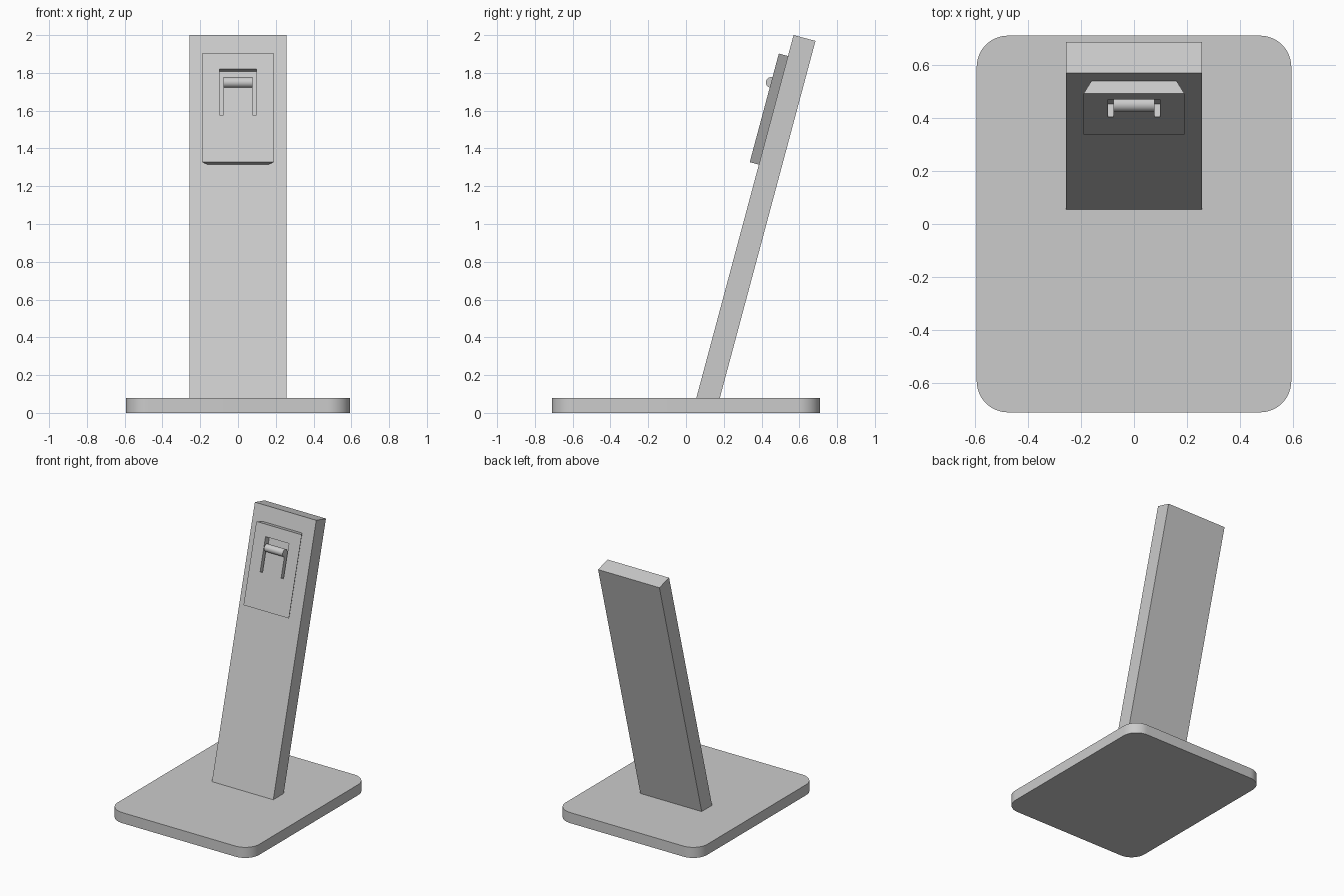
import bpy
import bmesh
from math import radians, tan
from mathutils import Matrix, Vector

if "Cube" in bpy.data.objects:
    bpy.data.objects.remove(bpy.data.objects["Cube"], do_unlink=True)

grey = bpy.data.materials.new("light grey")
grey.use_nodes = True
grey.diffuse_color = (0.6, 0.6, 0.6, 1)
grey.node_tree.nodes["Principled BSDF"].inputs["Base Color"].default_value = grey.diffuse_color

LEAN = radians(15)
BASE_TOP = 0.08
POST_FOOT = 0.055
# Frame lying on the leaning front face: local z runs up the slope, -y points out
slope = Matrix.Translation((0, POST_FOOT, BASE_TOP)) @ Matrix.Rotation(-LEAN, 4, "X")


def prism(name, outline, direction, matrix=Matrix()):
    """Extrude a closed outline along a direction."""
    bm = bmesh.new()
    face = bm.faces.new([bm.verts.new(p) for p in outline])
    result = bmesh.ops.extrude_face_region(bm, geom=[face], use_keep_orig=True)
    moved = [v for v in result["geom"] if isinstance(v, bmesh.types.BMVert)]
    bmesh.ops.translate(bm, verts=moved, vec=direction)
    bmesh.ops.recalc_face_normals(bm, faces=bm.faces)
    mesh = bpy.data.meshes.new(name)
    bm.to_mesh(mesh)
    bm.free()
    mesh.transform(matrix)
    mesh.materials.append(grey)
    obj = bpy.data.objects.new(name, mesh)
    bpy.context.collection.objects.link(obj)
    return obj


def smooth(obj):
    bpy.ops.object.select_all(action="DESELECT")
    obj.select_set(True)
    bpy.context.view_layer.objects.active = obj
    bpy.ops.object.shade_smooth_by_angle(angle=radians(35))


# Base slab with rounded corners
bw, bd = 0.593, 0.71
base = prism("base", [(-bw, -bd, 0), (bw, -bd, 0), (bw, bd, 0), (-bw, bd, 0)], (0, 0, BASE_TOP))
bm = bmesh.new()
bm.from_mesh(base.data)
corners = [e for e in bm.edges if abs(e.verts[0].co.z - e.verts[1].co.z) > 0.01]
bmesh.ops.bevel(bm, geom=corners, offset=0.118, segments=12, profile=0.5, affect="EDGES")
bm.to_mesh(base.data)
bm.free()
smooth(base)

# Leaning post, its foot cut level with the base
hw, thick, length = 0.257, 0.12, 1.988
foot_rise = thick * tan(LEAN)
prism("post", [(-hw, 0, 0), (-hw, thick, foot_rise), (-hw, thick, length), (-hw, 0, length)],
      (2 * hw, 0, 0), slope)

# Mounting plate, with sides that narrow toward the post
depth, low, high = 0.05, 1.278, 1.873
plate = prism("mounting_plate",
              [(-0.19, -depth, low), (0.19, -depth, low), (0.16, 0, low), (-0.16, 0, low)],
              (0, 0, high - low), slope)

# Slot that frees a spring tongue in the plate
outer, inner, s_low, tip, s_high = 0.098, 0.078, 1.536, 1.715, 1.788
half = [(outer, s_high), (outer, s_low), (inner, s_low), (inner, tip)]
slot = half + [(-x, z) for x, z in reversed(half)]
cutter = prism("slot_cutter", [(x, -2 * depth, z) for x, z in slot], (0, 3 * depth, 0), slope)
cut = plate.modifiers.new("slot", "BOOLEAN")
cut.operation = "DIFFERENCE"
cut.solver = "EXACT"
cut.object = cutter
bpy.context.view_layer.objects.active = plate
bpy.ops.object.modifier_apply(modifier=cut.name)
bpy.data.objects.remove(cutter, do_unlink=True)

# Round catch bar on the tip of the tongue
bpy.ops.mesh.primitive_cylinder_add(vertices=32, radius=0.028, depth=2 * inner,
                                    location=slope @ Vector((0, -depth, tip)),
                                    rotation=(0, radians(90), 0))
bar = bpy.context.object
bar.name = "catch_bar"
bar.data.materials.append(grey)
smooth(bar)
